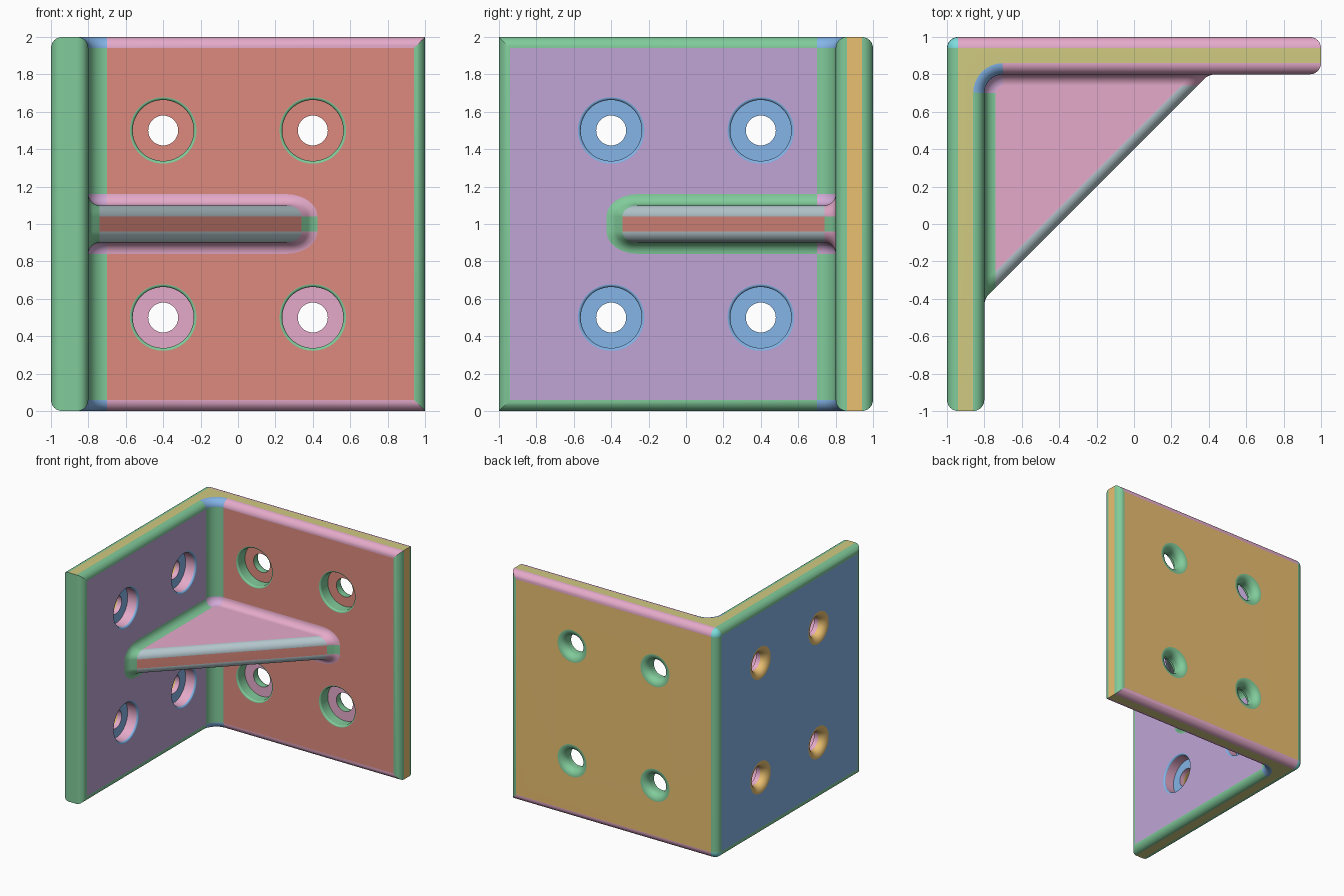
import bpy, bmesh
from math import sin, cos, pi, sqrt, hypot

if "Cube" in bpy.data.objects:
    bpy.data.objects.remove(bpy.data.objects["Cube"])

R = 0.06       # edge rounding and fillet radius
ARC = 8        # segments in the inner corner

# Surface colours, as 0-255 display values
COLOURS = {
    "red": (170, 105, 95), "purple": (147, 126, 164), "green": (98, 156, 118),
    "pink": (176, 130, 155), "blue": (100, 138, 178), "gold": (180, 147, 85),
    "olive": (160, 155, 98), "teal": (95, 170, 170), "slate": (140, 155, 160),
    "lilac": (162, 130, 165)}
NAMES = list(COLOURS)
MATS = []
for colour, rgb in COLOURS.items():
    mat = bpy.data.materials.new(colour)
    mat.diffuse_color = [1.8 * ((v / 255 + 0.055) / 1.055) ** 2.4 for v in rgb] + [1]
    mat.use_nodes = True
    mat.node_tree.nodes["Principled BSDF"].inputs["Base Color"].default_value = mat.diffuse_color
    MATS.append(mat)


def finish(bm, name):
    bmesh.ops.recalc_face_normals(bm, faces=bm.faces[:])
    mesh = bpy.data.meshes.new(name)
    bm.to_mesh(mesh)
    bm.free()
    ob = bpy.data.objects.new(name, mesh)
    bpy.context.collection.objects.link(ob)
    return ob


def paint(ob, rule):
    ob.data.materials.clear()
    for mat in MATS:
        ob.data.materials.append(mat)
    for p in ob.data.polygons:
        p.material_index = NAMES.index(rule(p.center, p.normal))


def smooth(ob):
    bpy.ops.object.select_all(action='DESELECT')
    ob.select_set(True)
    bpy.context.view_layer.objects.active = ob
    bpy.ops.object.shade_smooth_by_angle(angle=pi / 6)
    wn = ob.modifiers.new("even_normals", 'WEIGHTED_NORMAL')
    wn.keep_sharp = True


def mirror(p):
    # swaps the back plate with the left plate
    return (-p[1], -p[0], p[2])


def corner(d):
    # inner corner arc, offset d away from the plates
    r = 0.1 - d
    return [(-0.7 + r * cos(pi / 2 * (1 + i / ARC)),
             0.7 + r * sin(pi / 2 * (1 + i / ARC))) for i in range(ARC + 1)]


def in_hole(u, depth, z):
    near = hypot(abs(u) - 0.4, abs(z - 1) - 0.5) < 0.182
    return near and 1e-4 < depth < 0.1999


def plate_colour(c, n):
    if in_hole(c.x, c.y - 0.8, c.z):
        if n.y < -0.99:
            return "red" if c.z > 1 else "pink"
        return "green"
    depth = -0.8 - c.x
    if in_hole(c.y, depth, c.z):
        if n.x > 0.99 or depth < 0.02:
            return "blue"
        return "pink" if depth < 0.14 else "gold"
    if abs(n.z) > 0.999:
        return "olive"
    if abs(n.y) > 0.999:
        return "gold" if n.y > 0 else "green" if c.y < -0.9 else "red"
    if abs(n.x) > 0.999:
        return "blue" if n.x < 0 else "gold" if c.x > 0.9 else "purple"
    if abs(n.z) < 0.01:
        return "green"
    if c.x < -0.94 and c.y > 0.94:
        return "teal"
    if -0.87 < c.x < -0.7 and 0.7 < c.y < 0.87:
        return "blue"
    return "pink" if c.y > 0.8 else "green"


def gusset_colour(c, n):
    if abs(n.z) > 0.999:
        return "pink"
    if abs(c.x + c.y) < 0.01 and c.x > -0.5:
        return "red" if abs(n.z) < 0.01 else "slate"
    if c.x < -0.7 and c.y > 0.7:
        return "lilac"
    return "pink" if c.y > 0.7 and abs(c.z - 1) > 0.039 else "green"


# Two plates: extruded L profile, long edges and upright corners rounded
bm = bmesh.new()
outline = [(-1, -1), (-1, 1), (1, 1), (1, 0.8)] + corner(0) + [(-0.8, -1)]
base = bm.faces.new([bm.verts.new((x, y, 0)) for x, y in outline])
ext = bmesh.ops.extrude_face_region(bm, geom=[base], use_keep_orig=True)
bmesh.ops.translate(bm, vec=(0, 0, 2),
                    verts=[g for g in ext['geom'] if isinstance(g, bmesh.types.BMVert)])
bmesh.ops.recalc_face_normals(bm, faces=bm.faces[:])
rounded = []
for e in bm.edges:
    m = (e.verts[0].co + e.verts[1].co) / 2
    if abs(e.verts[0].co.z - e.verts[1].co.z) > 1:
        if not (-0.81 < m.x < -0.69 and 0.69 < m.y < 0.81):
            rounded.append(e)
    elif m.x < 0.999 and m.y > -0.999:
        rounded.append(e)
bmesh.ops.bevel(bm, geom=rounded, offset=R, offset_type='OFFSET', segments=6,
                profile=0.5, affect='EDGES', clamp_overlap=False)
plates = finish(bm, "angle_plates")

# Counterbored holes: lathed cutters (radius, depth) with rounded rims
prof = [(0.178, -0.05)]
prof += [(0.178 - 0.015 * sin(pi / 8 * i), 0.015 * (1 - cos(pi / 8 * i))) for i in range(5)]
prof += [(0.163, 0.1), (0.08, 0.1)]
prof += [(0.08 + R * (1 - cos(pi / 2 * i / 6)), 0.2 - R + R * sin(pi / 2 * i / 6))
         for i in range(7)]
prof.append((0.08 + R, 0.25))
N = 48
bm = bmesh.new()
for flip in (False, True):
    for cx in (-0.4, 0.4):
        for cz in (0.5, 1.5):
            rings = []
            for r, d in prof:
                pts = [(cx + r * cos(2 * pi * k / N), 0.8 + d, cz + r * sin(2 * pi * k / N))
                       for k in range(N)]
                rings.append([bm.verts.new(mirror(p) if flip else p) for p in pts])
            for a, b in zip(rings, rings[1:]):
                for k in range(N):
                    j = (k + 1) % N
                    bm.faces.new((a[k], a[j], b[j], b[k]))
            bm.faces.new(rings[0])
            bm.faces.new(rings[-1])
cutter = finish(bm, "hole_cutter")
cutter.hide_render = True

cut = plates.modifiers.new("holes", 'BOOLEAN')
cut.operation = 'DIFFERENCE'
cut.solver = 'EXACT'
cut.object = cutter
bpy.context.view_layer.update()
plates.data = bpy.data.meshes.new_from_object(
    plates.evaluated_get(bpy.context.evaluated_depsgraph_get()))
plates.modifiers.clear()
bpy.data.objects.remove(cutter)
paint(plates, plate_colour)
smooth(plates)

# Gusset: outlines stacked away from the plates, flaring into them with a fillet
K = 8
bm = bmesh.new()
layers = []
for d in [R * (1 - cos(pi / 2 * i / 8)) for i in range(9)]:
    f = R - sqrt(max(0, R * R - (R - d) ** 2))
    e = 0.025 * max(0, 1 - d / 0.0177) ** 2
    a, b = 0.085 + f + e, R + f
    x0 = 0.4 - d + e - a
    quarter = [(x0 + a * sin(pi / 2 * i / K), 0.04 + b * cos(pi / 2 * i / K))
               for i in range(K + 1)]
    prof = quarter + [(x, -z) for x, z in reversed(quarter)]
    tip = [(x, 0.8 - d, 1 + z) for x, z in prof]
    top = [(x, y, 1.1 + f) for x, y in corner(d)]
    low = [(x, y, 0.9 - f) for x, y in corner(d)]
    groups = [tip, top, [mirror(p) for p in tip], low]
    layers.append([[bm.verts.new(p) for p in g] for g in groups])


def loop(g):
    return g[1] + g[2] + g[3][::-1] + g[0][::-1]


for g, h in zip(layers, layers[1:]):
    p, q = loop(g), loop(h)
    for k in range(len(p)):
        j = (k + 1) % len(p)
        bm.faces.new((p[k], p[j], q[j], q[k]))

# Sloping front of the gusset and its flat upper and lower faces
tip, top, far, low = layers[-1]
for k in range(len(tip) - 1):
    bm.faces.new((tip[k], tip[k + 1], far[k + 1], far[k]))
bm.faces.new([tip[0]] + top + [far[0]])
bm.faces.new([tip[-1]] + low + [far[-1]])
gusset = finish(bm, "gusset")
paint(gusset, gusset_colour)
smooth(gusset)
